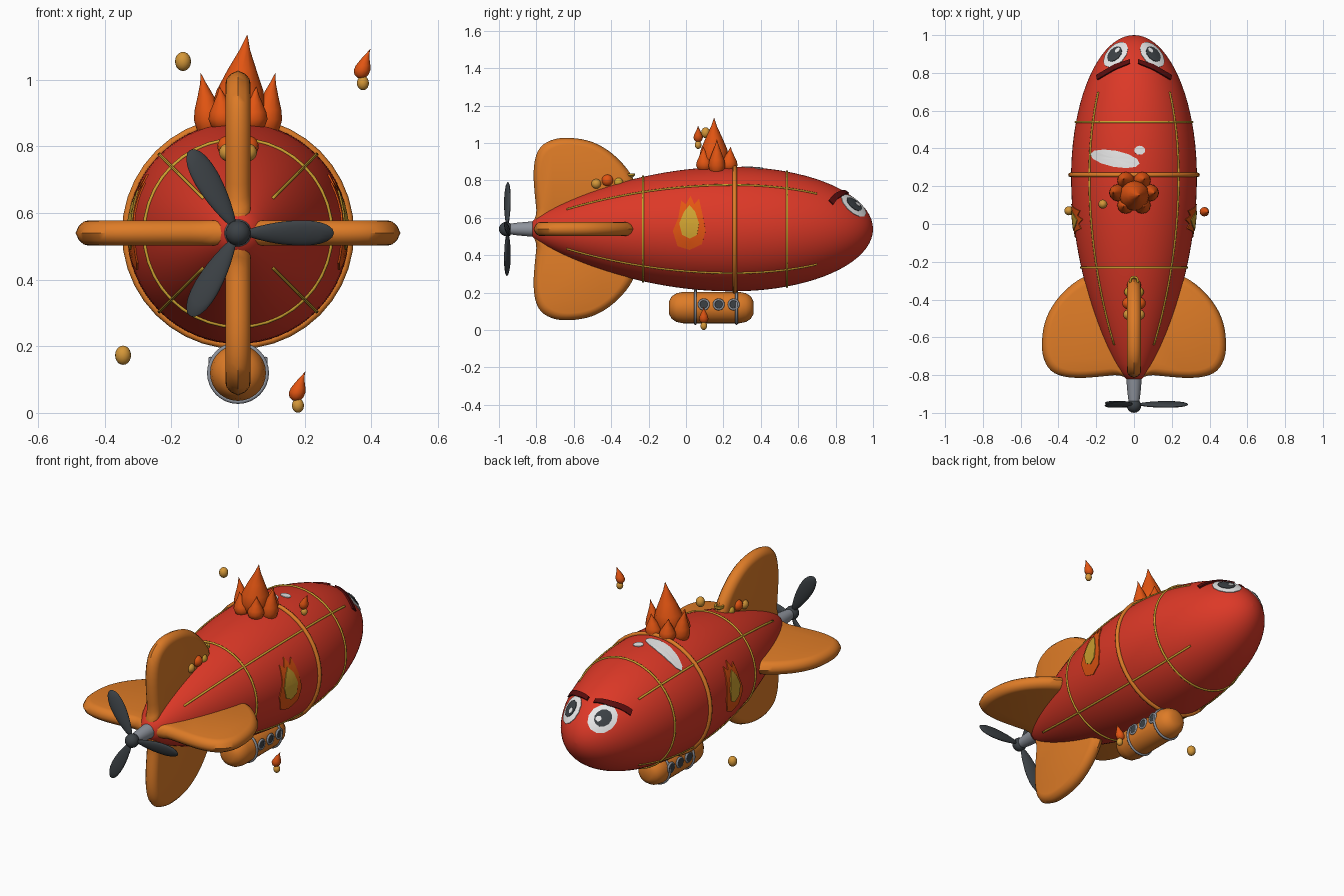
import bpy, bmesh, math
from mathutils import Matrix, Vector
from mathutils.bvhtree import BVHTree

if "Cube" in bpy.data.objects:
    bpy.data.objects.remove(bpy.data.objects["Cube"])


def material(name, r, g, b):
    m = bpy.data.materials.new(name)
    m.use_nodes = True
    m.diffuse_color = (r, g, b, 1)
    m.node_tree.nodes["Principled BSDF"].inputs["Base Color"].default_value = (r, g, b, 1)
    return m


RED = material("hull red", .72, .04, .02)
ORANGE = material("fin orange", .73, .2, .02)
FLAME = material("flame orange", .76, .09, .006)
GOLD = material("gold", .66, .31, .04)
YELLOW = material("trim yellow", .62, .36, .03)
DARK = material("propeller dark", .045, .053, .06)
GREY = material("metal grey", .27, .29, .33)
WHITE = material("eye white", .85, .85, .85)
BROW = material("brow dark red", .1, .004, .004)

AXIS = .54                                   # height of the hull axis
ALONG_Y = Matrix.Rotation(-math.pi / 2, 4, 'X')
ALONG_X = Matrix.Rotation(math.pi / 2, 4, 'Y')


def finish(name, bm, mat, matrix=Matrix(), angle=40, recalc=True):
    bm.transform(matrix)
    if recalc:
        bmesh.ops.recalc_face_normals(bm, faces=bm.faces)
    mesh = bpy.data.meshes.new(name)
    bm.to_mesh(mesh)
    bm.free()
    mesh.materials.append(mat)
    ob = bpy.data.objects.new(name, mesh)
    bpy.context.collection.objects.link(ob)
    bpy.ops.object.select_all(action='DESELECT')
    ob.select_set(True)
    bpy.context.view_layer.objects.active = ob
    bpy.ops.object.shade_smooth_by_angle(angle=math.radians(angle))
    return ob


def loft(rings, closed=False):
    """Skin a list of equal closed rings; cap the ends unless they join."""
    bm = bmesh.new()
    vs = [[bm.verts.new(p) for p in ring] for ring in rings]
    n = len(vs[0])
    for a, b in zip(vs, vs[1:] + vs[:1] if closed else vs[1:]):
        for i in range(n):
            bm.faces.new((a[i], a[(i + 1) % n], b[(i + 1) % n], b[i]))
    if not closed:
        bm.faces.new(vs[0])
        bm.faces.new(vs[-1])
    return bm


def circle(r, z, n):
    return [(r * math.cos(t * math.tau / n), r * math.sin(t * math.tau / n), z) for t in range(n)]


def lathe(name, profile, mat, matrix, n=32, angle=40):
    bm = loft([circle(max(r, .0005), z, n) for z, r in profile])
    return finish(name, bm, mat, matrix, angle)


def ring(name, R, r, mat, matrix, n=32):
    prof = [(R + r * math.cos(k * math.tau / 8), r * math.sin(k * math.tau / 8)) for k in range(8)]
    return finish(name, loft([circle(a, z, n) for a, z in prof], True), mat, matrix, 60)


def ball(name, loc, r, mat, stretch=1.0):
    bm = bmesh.new()
    bmesh.ops.create_uvsphere(bm, u_segments=16, v_segments=10, radius=r)
    finish(name, bm, mat, Matrix.Translation(loc) @ Matrix.Diagonal((1, 1, stretch, 1)))


def flame(name, loc, r, h, mat=FLAME, lean=(0, 0)):
    prof = [(0, .1), (.05, .5), (.15, .85), (.3, 1), (.45, .88), (.65, .55), (.85, .2), (1, 0)]
    rings = [[(x + lean[0] * t * t, y + lean[1] * t * t, z) for x, y, z in circle(max(k * r, .0005), t * h, 12)]
             for t, k in prof]
    finish(name, loft(rings), mat, Matrix.Translation(loc), 50)


# Hull: elliptical nose, long tapering tail
def radius(y):
    if y > .25:
        return .333 * math.sqrt(max(0, 1 - ((y - .25) / .75) ** 2))
    return .033 + .3 * max(0, math.cos(math.pi / 2 * (.25 - y) / 1.08)) ** .74


stations = [-.83 + 1.08 * i / 24 for i in range(24)]
stations += [.25 + .75 * math.sin(i / 20 * math.pi / 2) for i in range(21)]
hull = lathe("hull", [(y, radius(y)) for y in stations], RED,
             Matrix.Translation((0, 0, AXIS)) @ ALONG_Y, 64, 60)
TREE = BVHTree.FromPolygons([v.co for v in hull.data.vertices], [p.vertices[:] for p in hull.data.polygons])

# Hoops and diagonal seams
for name, y, r, mat in (("main_hoop", .26, .012, ORANGE), ("nose_hoop", .54, .006, YELLOW),
                        ("tail_hoop", -.23, .006, YELLOW)):
    ring(name, radius(y) + r * .3, r, mat, Matrix.Translation((0, y, AXIS)) @ ALONG_Y, 40)
for k in range(4):
    turn = Matrix.Translation((0, 0, AXIS)) @ Matrix.Rotation(math.radians(45 + 90 * k), 4, 'Y')
    rings = []
    for i in range(33):
        y = -.64 + 1.34 * i / 32
        rings.append([(a + radius(y), y, b) for a, b, _ in circle(.006, 0, 6)])
    finish("seam", loft(rings), YELLOW, turn, 70)


# Four rounded tail fins
def smooth_loop(pts, steps=4):
    out, n = [], len(pts)
    for i in range(n):
        a, b, c, d = (Vector(pts[(i + j) % n]) for j in (-1, 0, 1, 2))
        for s in range(steps):
            t = s / steps
            out.append(.5 * (2 * b + (c - a) * t + (2 * a - 5 * b + 4 * c - d) * t * t
                             + (3 * b - a - 3 * c + d) * t ** 3))
    return out


outline = smooth_loop([(.02, -.79), (.1, -.8), (.3, -.815), (.42, -.79), (.475, -.72), (.487, -.62),
                       (.465, -.5), (.4, -.39), (.3, -.3), (.22, -.28), (.1, -.35), (.02, -.5)])
mid = Vector((.25, -.58))
layers = [(-.038, .84), (-.034, .9), (-.022, .96), (0, 1), (.022, .96), (.034, .9), (.038, .84)]
for k, side in enumerate(("left", "bottom", "right", "top")):
    rings = [[(*(mid + (p - mid) * s), z) for p in outline] for z, s in layers]
    finish(side + "_fin", loft(rings), ORANGE,
           Matrix.Translation((0, 0, AXIS)) @ Matrix.Rotation(math.radians(90 * k), 4, 'Y'), 50)

# Propeller
lathe("propeller_shaft", [(-.95, .027), (-.9, .034), (-.81, .042)], GREY,
      Matrix.Translation((0, 0, AXIS)) @ ALONG_Y, 20)
ball("propeller_hub", (0, -.962, AXIS), .038, DARK)
for k in range(3):
    bm = bmesh.new()
    bmesh.ops.create_uvsphere(bm, u_segments=16, v_segments=12, radius=1)
    for v in bm.verts:
        v.co.z *= 1 + .35 * v.co.x
    finish("propeller_blade", bm, DARK, Matrix.Translation((0, -.955, AXIS))
           @ Matrix.Rotation(math.radians(120 * k), 4, 'Y') @ Matrix.Translation((.153, 0, 0))
           @ Matrix.Rotation(math.radians(18), 4, 'X') @ Matrix.Diagonal((.135, .014, .038, 1)), 50)

# Gondola with bands and portholes
end = [(.225, .0), (.225, .035), (.212, .06), (.185, .077), (.15, .084)]
lathe("gondola", [(-y, r) for y, r in end] + end[::-1], ORANGE,
      Matrix.Translation((0, .135, .12)) @ ALONG_Y, 28)
for y in (.05, .27):
    ring("gondola_band", .086, .007, GREY, Matrix.Translation((0, y, .12)) @ ALONG_Y)
    lathe("gondola_strut", [(0, .008), (.05, .008)], GREY, Matrix.Translation((0, y, .195)), 10)
for side in (-1, 1):
    for y in (.095, .175, .255):
        spot = Matrix.Translation((side * .083, y, .137)) @ ALONG_X
        ring("porthole_rim", .026, .006, GREY, spot, 20)
        lathe("porthole_glass", [(-.006, .025), (.003, .025)], DARK, spot, 20)

# Fire on the back of the hull
flame("main_flame", (0, .15, .83), .08, .305, lean=(.028, 0))
for k in range(6):
    a = k * math.tau / 6
    c, s = math.cos(a), math.sin(a)
    tall = abs(c) > .9
    flame("side_flame", (.085 * c, .165 + .075 * s, .82 if tall else .84), .045, .2 if tall else .14,
          lean=(.027 * c, .01 * s))

# Exhaust funnel and puffs beside the top fin
lathe("funnel", [(.74, .014), (.815, .014), (.825, .026), (.838, .026), (.838, .016), (.82, .01)],
      YELLOW, Matrix.Translation((0, -.3, 0)), 16)
for side in (-1, 1):
    ball("orange_puff", (side * .03, -.42, .8), .032, FLAME)
    ball("gold_puff", (side * .03, -.48, .782), .027, GOLD)
    ball("yellow_puff", (side * .025, -.36, .79), .027, YELLOW)

# Floating sparks
for x, y, z in ((.375, .065, .99), (.18, .095, .022)):
    flame("spark_flame", (x - .005, y, z + .012), .025, .09, lean=(.027, 0))
    ball("spark_ball", (x, y, z), .018, GOLD, 1.2)
for loc in ((-.165, .105, 1.055), (-.345, .07, .173)):
    ball("spark_ball", loc, .024, GOLD, 1.2)


# Thin plates that follow the hull surface
def plate(name, pts, origin, u, v, n, mat, lift=.004):
    pts = [Vector(p) for p in pts]
    pts = [a.lerp(b, t / 4) for a, b in zip(pts, pts[1:] + pts[:1]) for t in range(4)]
    center = sum(pts, Vector((0, 0))) / len(pts)
    rings = []
    for s, off in ((1, -.003), (1, lift), (.75, lift), (.5, lift), (.25, lift), (.02, lift)):
        loop = []
        for p in pts:
            a, b = center + (p - center) * s
            hit, normal, _, _ = TREE.ray_cast(origin + u * a + v * b + n, -n)
            if hit is None:
                hit, normal, _, _ = TREE.find_nearest(origin + u * a + v * b)
            loop.append(hit + normal * off)
        rings.append(loop)
    bm = loft(rings)
    bmesh.ops.delete(bm, geom=[f for f in bm.faces if len(f.verts) == len(pts) and f.calc_area() > .0001],
                     context='FACES_ONLY')
    bm.normal_update()
    if sum(f.normal.dot(n) * f.calc_area() for f in bm.faces) < 0:
        bmesh.ops.reverse_faces(bm, faces=bm.faces)
    finish(name, bm, mat, recalc=False)


def oval(a, b, x=0, y=0, tilt=0, n=12):
    turn = Matrix.Rotation(math.radians(tilt), 2)
    return [turn @ Vector((a * math.cos(t * math.tau / n), b * math.sin(t * math.tau / n))) + Vector((x, y))
            for t in range(n)]


X, Y, Z = Vector((1, 0, 0)), Vector((0, 1, 0)), Vector((0, 0, 1))
CORE = Vector((0, 0, AXIS))

# Shine marks on top
plate("shine_long", oval(.132, .043, -.1, .345, -11), CORE, X, Y, Z, WHITE)
plate("shine_dot", oval(.029, .024, .03, .39), CORE, X, Y, Z, WHITE)

# Face and side emblems
badge = [(.02, .43), (.085, .46), (.105, .53), (.09, .61), (.07, .7), (.045, .67), (.025, .715),
         (0, .67), (-.025, .69), (-.04, .6), (-.07, .53), (-.045, .45)]
heart = [(.02, .49), (.06, .51), (.07, .57), (.05, .63), (.02, .665), (-.01, .63), (-.035, .57), (-.02, .51)]
for side, label in ((-1, "right_"), (1, "left_")):
    plate(label + "emblem", badge, Vector(), Y, Z, X * side, FLAME, .005)
    plate(label + "emblem_core", heart, Vector(), Y, Z, X * side, YELLOW, .009)
    spot, normal, _, _ = TREE.find_nearest(Vector((side * .1, .9, .67)))
    up = (-Y + normal * normal.dot(Y)).normalized()
    across = up.cross(normal) * side
    plate(label + "eye", oval(.07, .085), spot, across, up, normal, WHITE, .004)
    plate(label + "pupil", oval(.042, .05, 0, .003), spot, across, up, normal, DARK, .007)
    plate(label + "eye_glint", oval(.014, .016, .012, -.018), spot, across, up, normal, WHITE, .01)
    brow = [(.02, .868), (.1, .842), (.195, .785), (.19, .762), (.1, .815), (.02, .848)]
    plate(label + "brow", [(side * x, y) for x, y in brow], CORE, X, Y, Z, BROW, .009)
